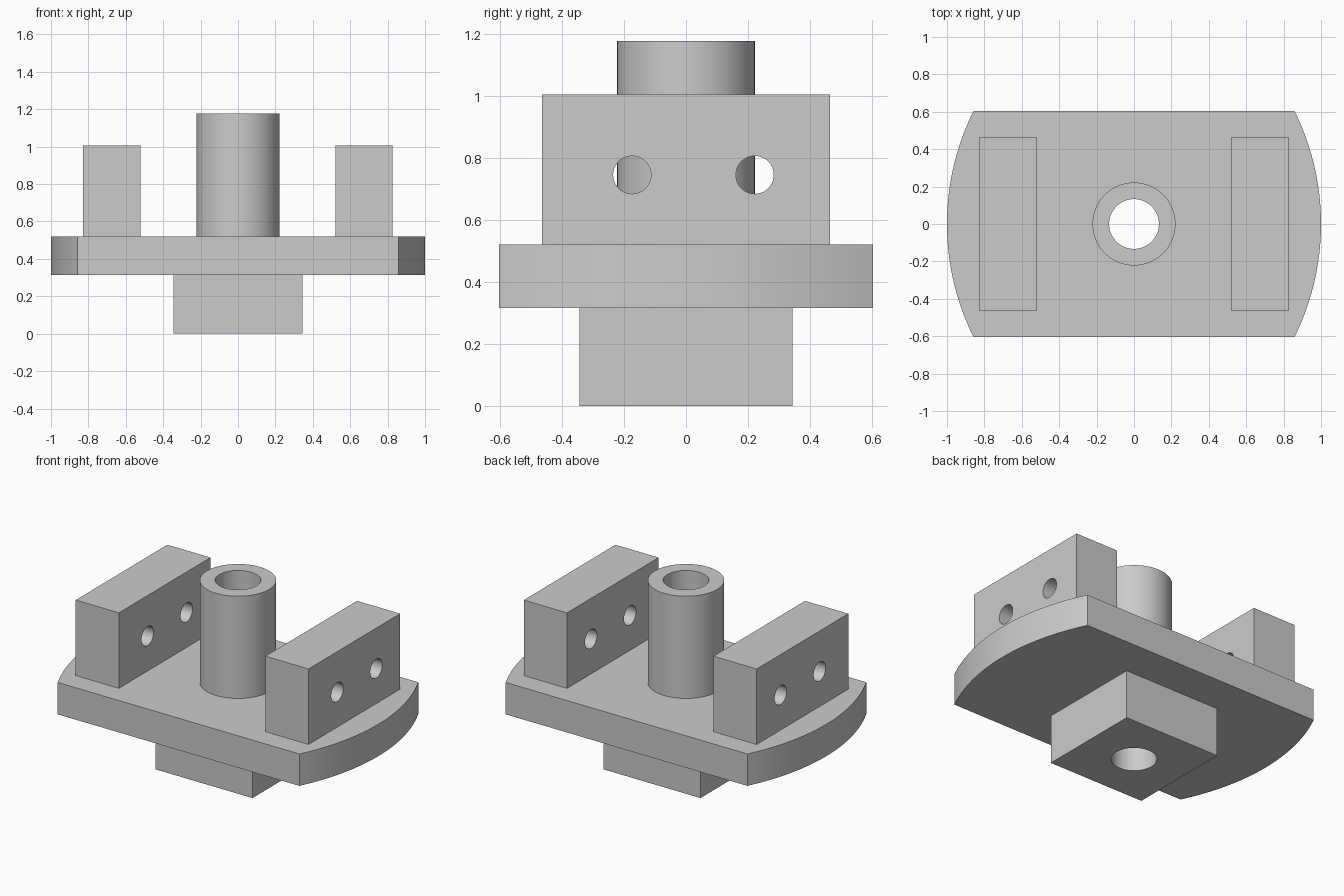
import bpy
import bmesh
import math
from mathutils import Matrix

cube = bpy.data.objects.get("Cube")
if cube:
    bpy.data.objects.remove(cube, do_unlink=True)

GREY = (0.6, 0.6, 0.6, 1.0)
grey = bpy.data.materials.new("machined grey")
grey.use_nodes = True
grey.diffuse_color = GREY
grey.node_tree.nodes["Principled BSDF"].inputs["Base Color"].default_value = GREY

# Key heights
FOOT_TOP, PLATE_TOP, LUG_TOP, TUBE_TOP = 0.315, 0.52, 1.005, 1.177
BORE_RADIUS = 0.133


def make_object(name, bm):
    bmesh.ops.recalc_face_normals(bm, faces=bm.faces)
    mesh = bpy.data.meshes.new(name)
    bm.to_mesh(mesh)
    bm.free()
    mesh.materials.append(grey)
    obj = bpy.data.objects.new(name, mesh)
    bpy.context.collection.objects.link(obj)
    return obj


def prism(name, outline, bottom, top):
    """Extrude a flat outline upward."""
    bm = bmesh.new()
    face = bm.faces.new([bm.verts.new((x, y, bottom)) for x, y in outline])
    result = bmesh.ops.extrude_face_region(bm, geom=[face])
    raised = [v for v in result["geom"] if isinstance(v, bmesh.types.BMVert)]
    bmesh.ops.translate(bm, verts=raised, vec=(0, 0, top - bottom))
    return make_object(name, bm)


def block(name, x0, x1, half_y, bottom, top):
    corners = [(x0, -half_y), (x1, -half_y), (x1, half_y), (x0, half_y)]
    return prism(name, corners, bottom, top)


def cylinder(name, radius, length, centre, along_x=False):
    bm = bmesh.new()
    turn = Matrix.Rotation(math.pi / 2, 4, "Y") if along_x else Matrix()
    bmesh.ops.create_cone(bm, cap_ends=True, segments=96, radius1=radius,
                          radius2=radius, depth=length,
                          matrix=Matrix.Translation(centre) @ turn)
    return make_object(name, bm)


def drill(obj, cutters):
    """Cut round holes and shade the curved walls smoothly."""
    bpy.ops.object.select_all(action="DESELECT")
    bpy.context.view_layer.objects.active = obj
    obj.select_set(True)
    for cutter in cutters:
        cut = obj.modifiers.new("hole", "BOOLEAN")
        cut.operation = "DIFFERENCE"
        cut.solver = "EXACT"
        cut.object = cutter
        bpy.ops.object.modifier_apply(modifier=cut.name)
    bpy.ops.object.shade_smooth_by_angle(angle=math.radians(30))


# Base plate: straight front and back, bowed ends
HALF_Y, ARC_RADIUS, STEPS = 0.603, 1.36, 32
sweep = math.asin(HALF_Y / ARC_RADIUS)
angles = [sweep * (2 * i / STEPS - 1) for i in range(STEPS + 1)]
right_end = [(1 - ARC_RADIUS + ARC_RADIUS * math.cos(a), ARC_RADIUS * math.sin(a))
             for a in angles]
left_end = [(-x, -y) for x, y in right_end]
plate = prism("base_plate", right_end + left_end, FOOT_TOP, PLATE_TOP)

# Square foot and central tube
foot = block("square_foot", -0.344, 0.344, 0.344, 0, FOOT_TOP)
tube = cylinder("central_tube", 0.222, TUBE_TOP - PLATE_TOP,
                (0, 0, (TUBE_TOP + PLATE_TOP) / 2))

# Vertical bore through foot, plate and tube
bore = cylinder("bore_cutter", BORE_RADIUS, 3, (0, 0, 0.5))
for part in (plate, foot, tube):
    drill(part, [bore])

# Upright lugs with two cross holes each
holes = [cylinder("cross_hole_cutter", 0.061, 3, (0, y, 0.745), along_x=True)
         for y in (-0.174, 0.222)]
for name, x0, x1 in (("left_lug", 0.52, 0.827), ("right_lug", -0.828, -0.521)):
    drill(block(name, x0, x1, 0.465, PLATE_TOP, LUG_TOP), holes)

# Remove the cutters
for cutter in [bore] + holes:
    bpy.data.objects.remove(cutter, do_unlink=True)
